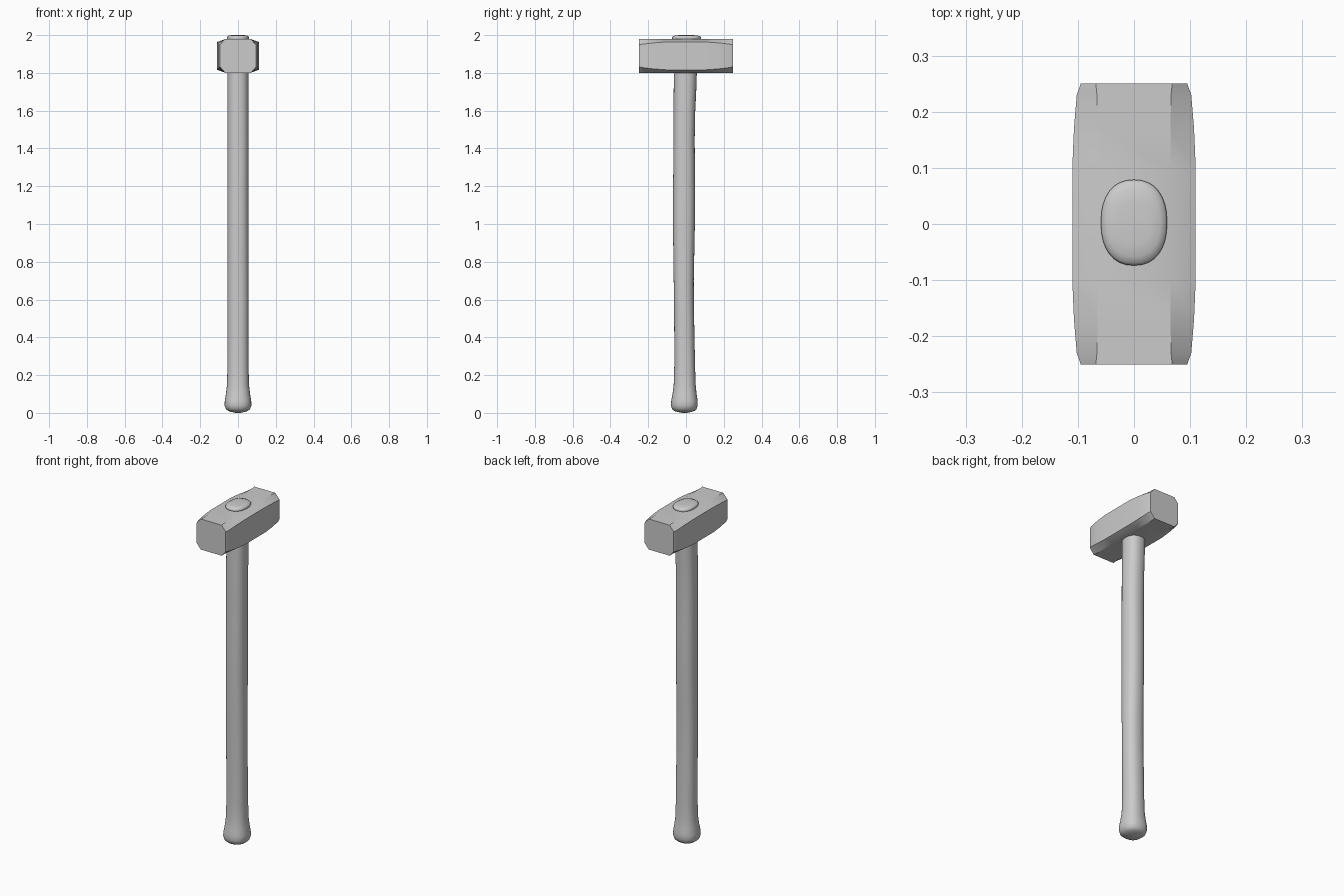
import bpy, bmesh, math

if "Cube" in bpy.data.objects:
    bpy.data.objects.remove(bpy.data.objects["Cube"])


def loft(name, rings, smooth_angle):
    """Skin a list of equal-length vertex rings and cap both ends."""
    bm = bmesh.new()
    loops = [[bm.verts.new(p) for p in ring] for ring in rings]
    n = len(loops[0])
    for a, b in zip(loops, loops[1:]):
        for i in range(n):
            j = (i + 1) % n
            bm.faces.new((a[i], a[j], b[j], b[i]))
    bm.faces.new(loops[0])
    bm.faces.new(loops[-1])
    bmesh.ops.recalc_face_normals(bm, faces=bm.faces)
    mesh = bpy.data.meshes.new(name)
    bm.to_mesh(mesh)
    bm.free()
    obj = bpy.data.objects.new(name, mesh)
    bpy.context.collection.objects.link(obj)
    bpy.ops.object.select_all(action='DESELECT')
    obj.select_set(True)
    bpy.context.view_layer.objects.active = obj
    bpy.ops.object.shade_smooth_by_angle(angle=math.radians(smooth_angle))
    return obj


def oval(z, half_x, y_min, y_max, n=32, power=2.3):
    """Slightly squared oval ring at height z."""
    cy, ry = (y_min + y_max) / 2, (y_max - y_min) / 2
    ring = []
    for i in range(n):
        t = 2 * math.pi * i / n
        c, s = math.cos(t), math.sin(t)
        ring.append((math.copysign(abs(c) ** (2 / power), c) * half_x,
                     cy + math.copysign(abs(s) ** (2 / power), s) * ry, z))
    return ring


def octagon(y, w, flat, drop, z0=1.80, z1=1.98):
    """Chamfered head section: half width, half top flat, chamfer height."""
    right = [(flat, y, z0), (w, y, z0 + drop), (w, y, z1 - drop), (flat, y, z1)]
    return right + [(-x, y, z) for x, y, z in reversed(right)]


# Head: long chamfered block, slightly fuller in the middle
half = [(0.25, 0.095, 0.068, 0.032), (0.23, 0.102, 0.066, 0.028),
        (0.17, 0.107, 0.065, 0.021), (0.10, 0.11, 0.065, 0.016)]
sections = [(-y, w, f, d) for y, w, f, d in half] + half[::-1]
loft("hammer_head", [octagon(*s) for s in sections], 20)

# Handle: gently wavy shaft with a flared, rounded butt
handle = [
    (0.005, 0.035, -0.045, 0.028), (0.010, 0.052, -0.062, 0.045),
    (0.020, 0.064, -0.074, 0.056), (0.040, 0.071, -0.080, 0.062),
    (0.065, 0.070, -0.078, 0.062), (0.100, 0.064, -0.071, 0.056),
    (0.150, 0.058, -0.065, 0.051), (0.25, 0.056, -0.062, 0.048),
    (0.40, 0.056, -0.062, 0.045), (0.55, 0.056, -0.063, 0.042),
    (0.70, 0.056, -0.065, 0.041), (0.85, 0.056, -0.067, 0.044),
    (1.00, 0.056, -0.069, 0.047), (1.15, 0.056, -0.069, 0.048),
    (1.30, 0.056, -0.067, 0.047), (1.45, 0.056, -0.066, 0.046),
    (1.60, 0.056, -0.066, 0.049), (1.70, 0.056, -0.065, 0.054),
    (1.82, 0.056, -0.064, 0.058)]
butt = [oval(0.0, 0.012, -0.020, 0.004)]
loft("handle", butt + [oval(*h) for h in handle], 50)

# Handle end poking out of the top of the head
tip = [(1.94, 0.055, -0.070, 0.075), (1.982, 0.058, -0.073, 0.078),
       (1.988, 0.059, -0.074, 0.079), (1.993, 0.056, -0.070, 0.074),
       (1.998, 0.047, -0.058, 0.060), (2.0, 0.030, -0.035, 0.036)]
loft("handle_tip", [oval(*t) for t in tip], 60)
